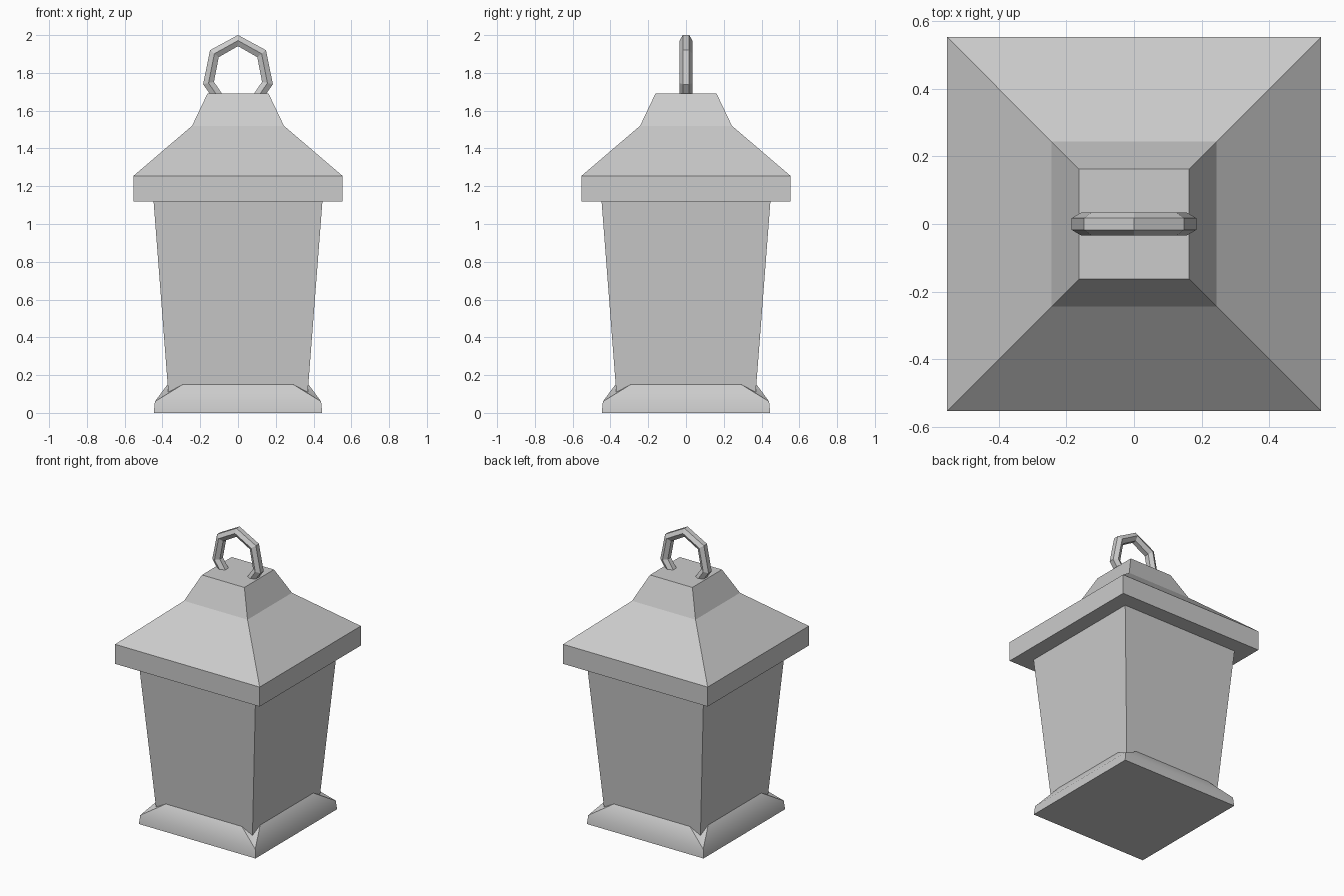
import bpy
from math import sin, cos, pi, radians

if "Cube" in bpy.data.objects:
    bpy.data.objects.remove(bpy.data.objects["Cube"])


def make(name, verts, faces):
    mesh = bpy.data.meshes.new(name)
    mesh.from_pydata(verts, [], faces)
    mesh.update()
    obj = bpy.data.objects.new(name, mesh)
    bpy.context.collection.objects.link(obj)
    return obj


def square(h, z):
    return [(-h, -h, z), (h, -h, z), (h, h, z), (-h, h, z)]


def stack(name, profile):
    # closed square loft from (half width, height) pairs
    verts = [v for h, z in profile for v in square(h, z)]
    faces = [(3, 2, 1, 0)]
    for k in range(len(profile) - 1):
        a = 4 * k
        for i in range(4):
            j = (i + 1) % 4
            faces.append((a + i, a + j, a + 4 + j, a + 4 + i))
    n = len(verts)
    faces.append((n - 4, n - 3, n - 2, n - 1))
    return make(name, verts, faces)


# tapered lantern body
stack("body", [(0.367, 0.08), (0.447, 1.12)])

# eave and two-slope roof
stack("roof", [(0.553, 1.12), (0.553, 1.255), (0.243, 1.52), (0.162, 1.69)])

# base plinth: each side rises in the middle and dips at the corners
verts = square(0.446, 0) + square(0.44, 0.06)
for i in range(4):
    c, s = round(cos(i * pi / 2)), round(sin(i * pi / 2))
    for x, y, z in [(-0.368, -0.368, 0.11), (-0.285, -0.37, 0.155), (0.285, -0.37, 0.155)]:
        verts.append((x * c - y * s, x * s + y * c, z))
faces = [(3, 2, 1, 0)]
for i in range(4):
    j = (i + 1) % 4
    t, u = 8 + 3 * i, 8 + 3 * j
    faces += [(i, j, 4 + j, 4 + i),
              (4 + i, 4 + j, t + 2, t + 1),
              (4 + i, t + 1, t),
              (4 + j, u, t + 2)]
base = make("base", verts, faces)
bpy.ops.object.select_all(action='DESELECT')
base.select_set(True)
bpy.context.view_layer.objects.active = base
bpy.ops.object.shade_smooth_by_angle(angle=radians(40))

# seven-sided hanging ring with hexagonal section
sides, sect = 7, 6
verts, faces = [], []
for i in range(sides):
    a = pi / 2 + 2 * pi * i / sides
    for k in range(sect):
        b = pi / 6 + 2 * pi * k / sect
        d, y = 0.034 * sin(b + pi / 6 - pi / 6 + pi / 6), 0.034 * cos(b + pi / 6)
        verts.append(((0.160 + d) * cos(a), y, 1.787 + (0.184 + d) * sin(a)))
for i in range(sides):
    for k in range(sect):
        p, q = i * sect, (i + 1) % sides * sect
        m = (k + 1) % sect
        faces.append((p + k, p + m, q + m, q + k))
ring = make("hanging_ring", verts, faces)

# consistent outward normals on the ring
bpy.ops.object.select_all(action='DESELECT')
ring.select_set(True)
bpy.context.view_layer.objects.active = ring
bpy.ops.object.mode_set(mode='EDIT')
bpy.ops.mesh.select_all(action='SELECT')
bpy.ops.mesh.normals_make_consistent(inside=False)
bpy.ops.object.mode_set(mode='OBJECT')
